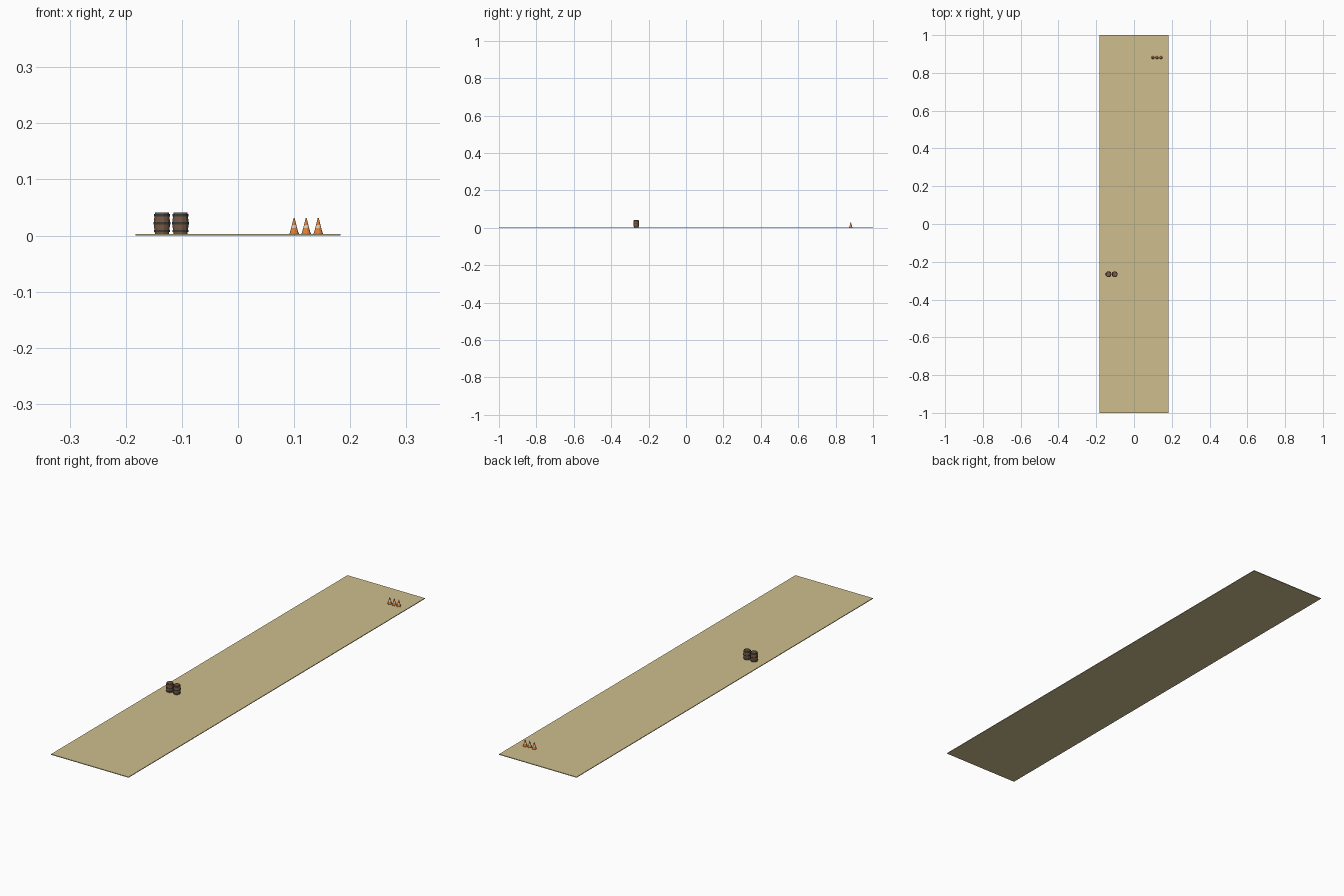
import bpy, math

if "Cube" in bpy.data.objects:
    bpy.data.objects.remove(bpy.data.objects["Cube"])

def mat(name, rgb):
    m = bpy.data.materials.new(name)
    m.diffuse_color = (*rgb, 1)
    m.use_nodes = True
    m.node_tree.nodes["Principled BSDF"].inputs["Base Color"].default_value = m.diffuse_color
    return m

SAND = mat("sand", (0.62, 0.52, 0.27))
WOOD = mat("wood", (0.20, 0.10, 0.05))
IRON = mat("iron", (0.04, 0.045, 0.045))
ORANGE = mat("orange", (0.75, 0.22, 0.04))
WHITE = mat("white", (0.75, 0.75, 0.75))

TOP = 0.003  # upper surface of the ground strip

def lathe(name, profile, x, y, n, mats, slots):
    """Spin a (radius, height) profile about z; slots gives a material per ring."""
    verts = [(r * math.cos(2 * math.pi * (k + .5) / n),
              r * math.sin(2 * math.pi * (k + .5) / n), z)
             for r, z in profile for k in range(n)]
    faces, idx = [], []
    for i in range(len(profile) - 1):
        for k in range(n):
            k2 = (k + 1) % n
            faces.append((i*n + k, i*n + k2, (i+1)*n + k2, (i+1)*n + k))
            idx.append(slots[i])
    last = (len(profile) - 1) * n
    faces += [tuple(reversed(range(n))), tuple(range(last, last + n))]
    idx += [slots[0], slots[-1]]
    me = bpy.data.meshes.new(name)
    me.from_pydata(verts, [], faces)
    for m in mats:
        me.materials.append(m)
    for p, s in zip(me.polygons, idx):
        p.material_index = s
    ob = bpy.data.objects.new(name, me)
    ob.location = (x, y, TOP)
    bpy.context.collection.objects.link(ob)
    return ob

# Ground strip
bpy.ops.mesh.primitive_cube_add(size=1, location=(0, 0, TOP / 2))
strip = bpy.context.object
strip.name = "ground_strip"
strip.scale = (0.366, 2, TOP)
strip.data.materials.append(SAND)

# Pair of bulging wooden barrels with iron hoops and recessed lids
barrel = [(.0130, 0), (.0142, .009), (.0147, .019), (.0142, .029),
          (.0130, .038), (.0118, .038), (.0118, .0365)]
for i, x in enumerate((-0.1355, -0.1025)):
    lathe(f"barrel_{i}", barrel, x, -0.266, 12, [WOOD], [0] * 6)
    for j, (z, r) in enumerate(((.005, .0144), (.019, .0156), (.033, .0144))):
        hoop = [(r - .002, z - .002), (r, z - .002), (r, z + .002), (r - .002, z + .002)]
        lathe(f"barrel_{i}_hoop_{j}", hoop, x, -0.266, 12, [IRON], [0] * 3)

# Row of traffic cones with white bands
cone = [(.0088, 0), (.0088, .0015), (.0080, .0018), (.0056, .010),
        (.0040, .016), (.0009, .028)]
for i, x in enumerate((0.100, 0.1215, 0.143)):
    lathe(f"traffic_cone_{i}", cone, x, 0.881, 12, [ORANGE, WHITE], [0, 0, 0, 1, 0])
